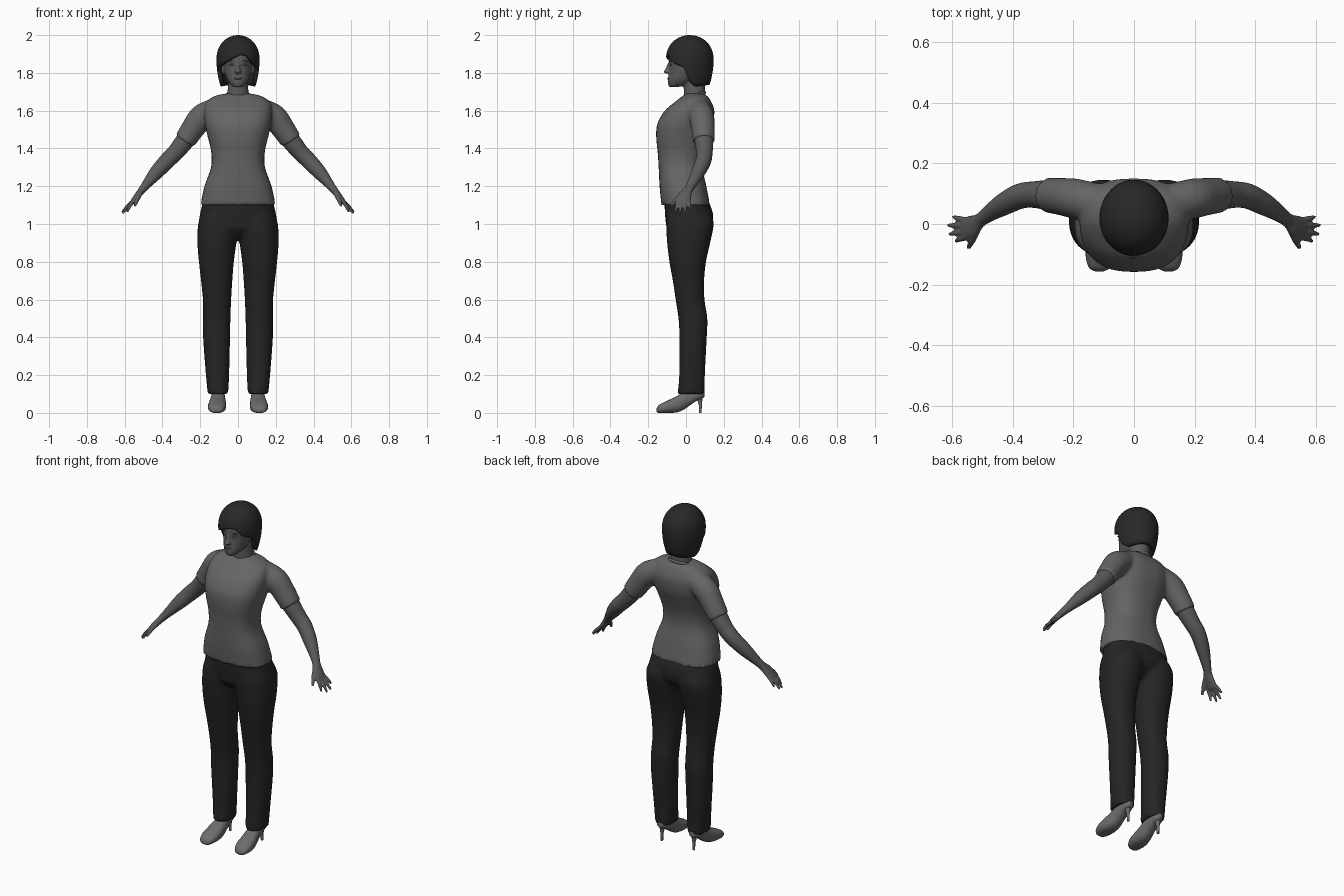
import bpy, bmesh, math
from mathutils import Vector, Matrix

if "Cube" in bpy.data.objects:
    bpy.data.objects.remove(bpy.data.objects["Cube"])


def material(name, value):
    m = bpy.data.materials.new(name)
    m.diffuse_color = (value, value, value, 1)
    m.use_nodes = True
    m.node_tree.nodes["Principled BSDF"].inputs["Base Color"].default_value = m.diffuse_color
    return m


SKIN = material("skin grey", 0.105)
SHIRT = material("shirt grey", 0.13)
DARK = material("trouser black", 0.018)
HAIR = material("hair black", 0.021)
SHOE = material("shoe grey", 0.15)
FEATURE = material("lip and brow grey", 0.06)
EYE = material("eye grey", 0.16)


def refine(rows, k=4):
    """Catmull-Rom refinement of parameter rows."""
    out = []
    for i in range(len(rows) - 1):
        p = [rows[max(i - 1, 0)], rows[i], rows[i + 1], rows[min(i + 2, len(rows) - 1)]]
        for s in range(k):
            t = s / k
            out.append([0.5 * (2 * b + (c - a) * t + (2 * a - 5 * b + 4 * c - d) * t * t
                               + (3 * b - a - 3 * c + d) * t ** 3) for a, b, c, d in zip(*p)])
    return out + [list(rows[-1])]


def circle(n=32, power=2.0):
    """Unit superellipse points."""
    f = lambda v: math.copysign(abs(v) ** (2 / power), v)
    return [(f(math.cos(2 * math.pi * i / n)), f(math.sin(2 * math.pi * i / n))) for i in range(n)]


def skin_rings(bm, rings):
    """Join rings of points into a closed tube."""
    vs = [[bm.verts.new(p) for p in r] for r in rings]
    n = len(vs[0])
    for a, b in zip(vs, vs[1:]):
        for i in range(n):
            bm.faces.new((a[i], a[(i + 1) % n], b[(i + 1) % n], b[i]))
    bm.faces.new(vs[0][::-1])
    bm.faces.new(vs[-1])


def stack(bm, rows, power=2.0):
    """Upright body: rows of z, x0, x1, y0, y1."""
    skin_rings(bm, [[((x0 + x1) / 2 + (x1 - x0) / 2 * c, (y0 + y1) / 2 + (y1 - y0) / 2 * s, z)
                     for c, s in circle(power=power)] for z, x0, x1, y0, y1 in refine(rows)])


def tube(bm, rows, n=20):
    """Limb: rows of x, y, z, thickness, breadth along y."""
    rows = refine(rows)
    pts = [Vector(r[:3]) for r in rows]
    rings = []
    for i, r in enumerate(rows):
        d = (pts[min(i + 1, len(pts) - 1)] - pts[max(i - 1, 0)]).normalized()
        u = d.cross(Vector((0, 1, 0))).normalized()
        v = u.cross(d)
        rings.append([pts[i] + u * r[3] * c + v * r[4] * s for c, s in circle(n)])
    skin_rings(bm, rings)


def ball(bm, pos, size):
    m = Matrix.Translation(pos) @ Matrix.Diagonal((*size, 1))
    bmesh.ops.create_uvsphere(bm, u_segments=16, v_segments=10, radius=1, matrix=m)


def mirror(bm):
    """Copy everything so far to the -x side."""
    d = bmesh.ops.duplicate(bm, geom=bm.verts[:] + bm.edges[:] + bm.faces[:])["geom"]
    for v in d:
        if isinstance(v, bmesh.types.BMVert):
            v.co.x = -v.co.x


def finish(bm, name, mat, voxel=0, smooth=3):
    bmesh.ops.recalc_face_normals(bm, faces=bm.faces[:])
    me = bpy.data.meshes.new(name)
    bm.to_mesh(me)
    bm.free()
    me.materials.append(mat)
    ob = bpy.data.objects.new(name, me)
    bpy.context.collection.objects.link(ob)
    bpy.ops.object.select_all(action="DESELECT")
    ob.select_set(True)
    bpy.context.view_layer.objects.active = ob
    bpy.ops.object.shade_smooth_by_angle(angle=math.radians(50))
    if voxel:
        r = ob.modifiers.new("fuse", "REMESH")
        r.mode, r.voxel_size, r.use_smooth_shade = "VOXEL", voxel, True
        s = ob.modifiers.new("soften", "SMOOTH")
        s.factor, s.iterations = 0.5, smooth
    return ob


# Trousers: two legs fused with the hips
bm = bmesh.new()
stack(bm, [(.10, .052, .160, -.045, .10), (.2, .047, .170, -.036, .10), (.4, .042, .185, -.035, .11),
           (.5, .040, .185, -.04, .113), (.6, .036, .186, -.055, .098), (.7, .03, .196, -.07, .096),
           (.8, .022, .207, -.088, .106), (.9, .008, .215, -.1, .128), (1.0, -.01, .211, -.105, .147),
           (1.06, -.01, .19, -.1, .13)], 2.2)
mirror(bm)
stack(bm, [(.93, -.16, .16, -.06, .07), (.97, -.195, .195, -.098, .115), (1.0, -.208, .208, -.106, .138),
           (1.06, -.2, .2, -.112, .142), (1.13, -.182, .182, -.114, .115)], 2.3)
finish(bm, "trousers", DARK, .01)

# Shirt: sleeves fused with the torso
bm = bmesh.new()
tube(bm, [(.12, .07, 1.605, .062, .062), (.19, .083, 1.567, .068, .066),
          (.235, .09, 1.51, .063, .062), (.282, .095, 1.44, .057, .058)], 28)
mirror(bm)
torso = [(1.10, .199, -.130, .127), (1.2, .178, -.14, .108), (1.3, .143, -.145, .087),
         (1.38, .142, -.15, .092), (1.46, .16, -.158, .118), (1.53, .176, -.152, .143),
         (1.60, .18, -.112, .15), (1.645, .168, -.06, .135), (1.675, .13, -.022, .115),
         (1.69, .07, .0, .092)]
stack(bm, [(z, -x, x, a, b) for z, x, a, b in torso], 2.5)
finish(bm, "shirt", SHIRT, .01)

# Collar: band tilted up towards the back
bm = bmesh.new()
rings = []
for c, s in circle(40):
    rings.append([((.07 + .007 * p) * c, .038 + (.062 + .007 * p) * s, 1.675 + .019 * s + .009 * q)
                  for p, q in circle(8)])
skin_rings(bm, rings + rings[:1])
bmesh.ops.delete(bm, geom=[f for f in bm.faces if len(f.verts) > 4], context="FACES_ONLY")
bmesh.ops.remove_doubles(bm, verts=bm.verts[:], dist=1e-5)
finish(bm, "collar", SHIRT)

# Arms with palms, fingers and thumbs
bm = bmesh.new()
tube(bm, [(.235, .09, 1.51, .05, .05), (.282, .095, 1.44, .05, .05), (.33, .097, 1.38, .045, .044),
          (.375, .092, 1.335, .043, .042), (.43, .065, 1.275, .038, .037), (.48, .033, 1.215, .026, .027),
          (.508, .012, 1.18, .02, .024), (.532, -.006, 1.15, .017, .036), (.558, -.016, 1.117, .013, .037),
          (.565, -.018, 1.108, .008, .03)])
fingers = [(-.043, .587, -.056, 1.062), (-.024, .61, -.034, 1.055), (-.005, .614, -.004, 1.06),
           (.012, .597, .024, 1.08)]
for y0, x, y, z in fingers:
    tube(bm, [(.548, y0, 1.128, .01, .01), (.5 * (.56 + x), .5 * (y0 + y), .5 * (1.125 + z), .0095, .0095),
              (x, y, z, .006, .006)], 10)
tube(bm, [(.515, -.012, 1.165, .013, .013), (.532, -.05, 1.132, .012, .012),
          (.547, -.08, 1.095, .007, .007)], 10)
mirror(bm)
finish(bm, "arms", SKIN, .005, 2)

# Head with neck, nose and ears
bm = bmesh.new()
head = [(1.724, .018, -.086, -.05), (1.735, .036, -.094, .0), (1.76, .055, -.096, .05),
        (1.79, .067, -.092, .09), (1.83, .075, -.088, .115), (1.87, .079, -.091, .12),
        (1.93, .078, -.08, .115), (1.97, .045, -.04, .07)]
stack(bm, [(z, -x, x, a, b) for z, x, a, b in head], 2.15)
neck = [(1.62, .062, -.012, .095), (1.68, .058, -.012, .1), (1.74, .052, -.012, .1), (1.8, .05, -.01, .1)]
stack(bm, [(z, -x, x, a, b) for z, x, a, b in neck])
stack(bm, [(1.797, -.012, .012, -.108, -.07), (1.806, -.018, .018, -.118, -.07),
           (1.825, -.011, .011, -.107, -.07), (1.855, -.009, .009, -.094, -.07)])
for s in (-1, 1):
    ball(bm, (s * .08, .012, 1.825), (.011, .018, .032))
finish(bm, "head", SKIN, .005, 2)

# Face details
for name, mat, spots in (
        ("eyes", EYE, [(s * .031, -.080, 1.843, .013, .006, .005) for s in (-1, 1)]),
        ("brows", FEATURE, [(s * .032, -.080, 1.862, .018, .008, .003) for s in (-1, 1)]),
        ("lips", FEATURE, [(0, -.093, 1.771, .021, .006, .006)])):
    bm = bmesh.new()
    for x, y, z, a, b, c in spots:
        ball(bm, (x, y, z), (a, b, c))
    finish(bm, name, mat)

# Hair: dome whose lower edge follows the fringe, sides and nape
EDGE = [(-180, 1.74), (-105, 1.727), (-89, 1.75), (-77, 1.825), (-45, 1.85), (8, 1.897), (25, 1.893),
        (45, 1.855), (77, 1.825), (89, 1.75), (105, 1.727), (180, 1.74)]


def hair_edge(az):
    for (a, p), (b, q) in zip(EDGE, EDGE[1:]):
        if az <= b:
            return p + (q - p) * (az - a) / (b - a)


bm = bmesh.new()
cols, steps = 90, 22
grid = []
for i in range(cols):
    az = -180 + 360 * i / cols
    zb, r = hair_edge(az), math.radians(az)
    col = []
    for j in range(steps + 1):
        z = 2 - (2 - zb) * (j / steps) ** 1.7
        u = (z - 1.87) / .13
        f = math.sqrt(max(0, 1 - u ** 2.2)) if u > 0 else 1 - .16 * u * u
        col.append(bm.verts.new((.114 * f * math.sin(r), .02 - .126 * f * math.cos(r), z)))
    grid.append(col)
for i in range(cols):
    a, b = grid[i], grid[(i + 1) % cols]
    for j in range(steps):
        bm.faces.new((a[j], a[j + 1], b[j + 1], b[j]))
bmesh.ops.remove_doubles(bm, verts=bm.verts[:], dist=1e-5)
hair = finish(bm, "hair", HAIR)
thick = hair.modifiers.new("thickness", "SOLIDIFY")
thick.thickness, thick.offset = .022, -1

# High-heeled shoes: rows of y, centre x, half width, bottom z, top z
bm = bmesh.new()
shoe = [(-.156, .114, .014, .006, .022), (-.145, .114, .034, .0, .04), (-.11, .112, .047, .0, .06),
        (-.07, .11, .047, .0, .078), (-.03, .107, .042, .008, .1), (.01, .105, .036, .032, .125),
        (.05, .105, .034, .06, .13), (.08, .105, .029, .073, .125), (.098, .105, .014, .085, .115)]
skin_rings(bm, [[(x + w * c, y, (a + b) / 2 + (b - a) / 2 * s) for c, s in circle(28, 2.4)]
                for y, x, w, a, b in refine(shoe)])
skin_rings(bm, [[(.105 + r * c, y + r * s, z) for c, s in circle(14)]
                for z, r, y in ((0, .007, .076), (.04, .008, .076), (.07, .014, .073), (.1, .024, .07))])
mirror(bm)
finish(bm, "shoes", SHOE)
